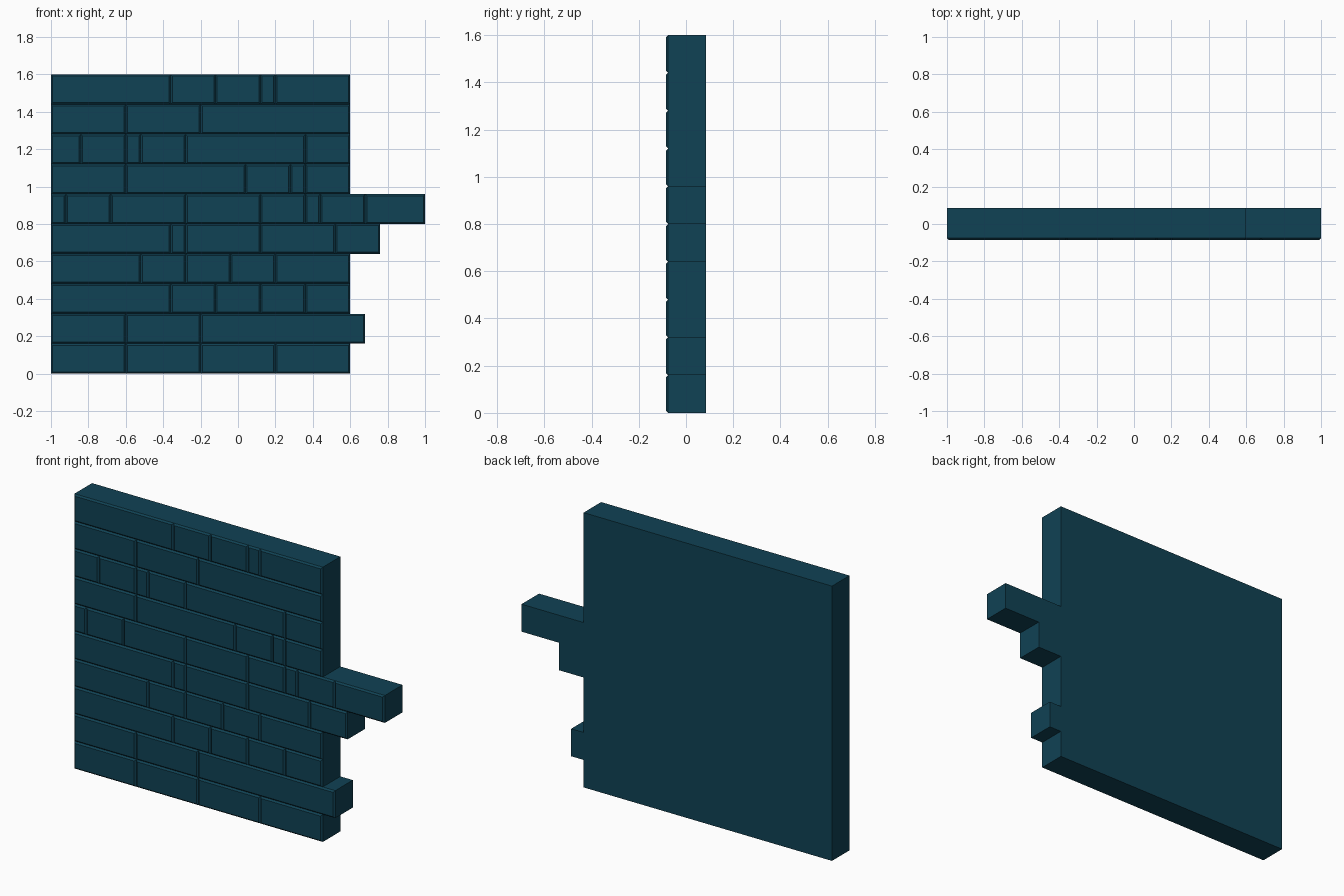
import bpy, bmesh

if "Cube" in bpy.data.objects:
    bpy.data.objects.remove(bpy.data.objects["Cube"])

ROW = 0.16      # course height
DEPTH = 0.085   # half thickness of the wall
BEVEL = 0.009   # chamfer on the front edges of each brick
LEFT = -1.0

# joints along x for each course, bottom to top; the last value is the course end
COURSES = [
    [-0.6, -0.2, 0.2, 0.6],
    [-0.6, -0.2, 0.68],
    [-0.36, -0.12, 0.12, 0.36, 0.6],
    [-0.52, -0.28, -0.04, 0.2, 0.6],
    [-0.36, -0.28, 0.12, 0.52, 0.76],
    [-0.92, -0.68, -0.28, 0.12, 0.36, 0.44, 0.68, 1.0],
    [-0.6, 0.04, 0.28, 0.36, 0.6],
    [-0.84, -0.6, -0.52, -0.28, 0.36, 0.6],
    [-0.6, -0.2, 0.6],
    [-0.36, -0.12, 0.12, 0.2, 0.6],
]

mat = bpy.data.materials.new("dark teal")
mat.diffuse_color = (0.0052, 0.054, 0.089, 1)
mat.use_nodes = True
mat.node_tree.nodes["Principled BSDF"].inputs["Base Color"].default_value = mat.diffuse_color


def rect(bm, x0, x1, y, z0, z1):
    return [bm.verts.new((x, y, z)) for x, z in
            ((x0, z0), (x1, z0), (x1, z1), (x0, z1))]


def bridge(bm, front, back):
    n = len(front)
    for i in range(n):
        j = (i + 1) % n
        bm.faces.new((front[i], back[i], back[j], front[j]))


bm = bmesh.new()
seat_y = -DEPTH + BEVEL

# chamfered brick faces
for row, joints in enumerate(COURSES):
    z0, z1 = row * ROW, (row + 1) * ROW
    x0 = LEFT
    for x1 in joints:
        front = rect(bm, x0 + BEVEL, x1 - BEVEL, -DEPTH, z0 + BEVEL, z1 - BEVEL)
        bm.faces.new(front)
        bridge(bm, front, rect(bm, x0, x1, seat_y, z0, z1))
        x0 = x1

# solid wall behind them: stepped outline with sides and a flat back
outline = [(LEFT, 0)]
for row, joints in enumerate(COURSES):
    end = joints[-1]
    if outline[-1][0] == end:
        outline.pop()
    else:
        outline.append((end, row * ROW))
    outline.append((end, (row + 1) * ROW))
outline.append((LEFT, len(COURSES) * ROW))
ring_front = [bm.verts.new((x, seat_y, z)) for x, z in outline]
ring_back = [bm.verts.new((x, DEPTH, z)) for x, z in outline]
bridge(bm, ring_front, ring_back)
bm.faces.new(ring_back[::-1])

bmesh.ops.remove_doubles(bm, verts=bm.verts, dist=1e-5)
mesh = bpy.data.meshes.new("brick_wall")
bm.to_mesh(mesh)
bm.free()
mesh.materials.append(mat)
bpy.context.collection.objects.link(bpy.data.objects.new("brick_wall", mesh))
